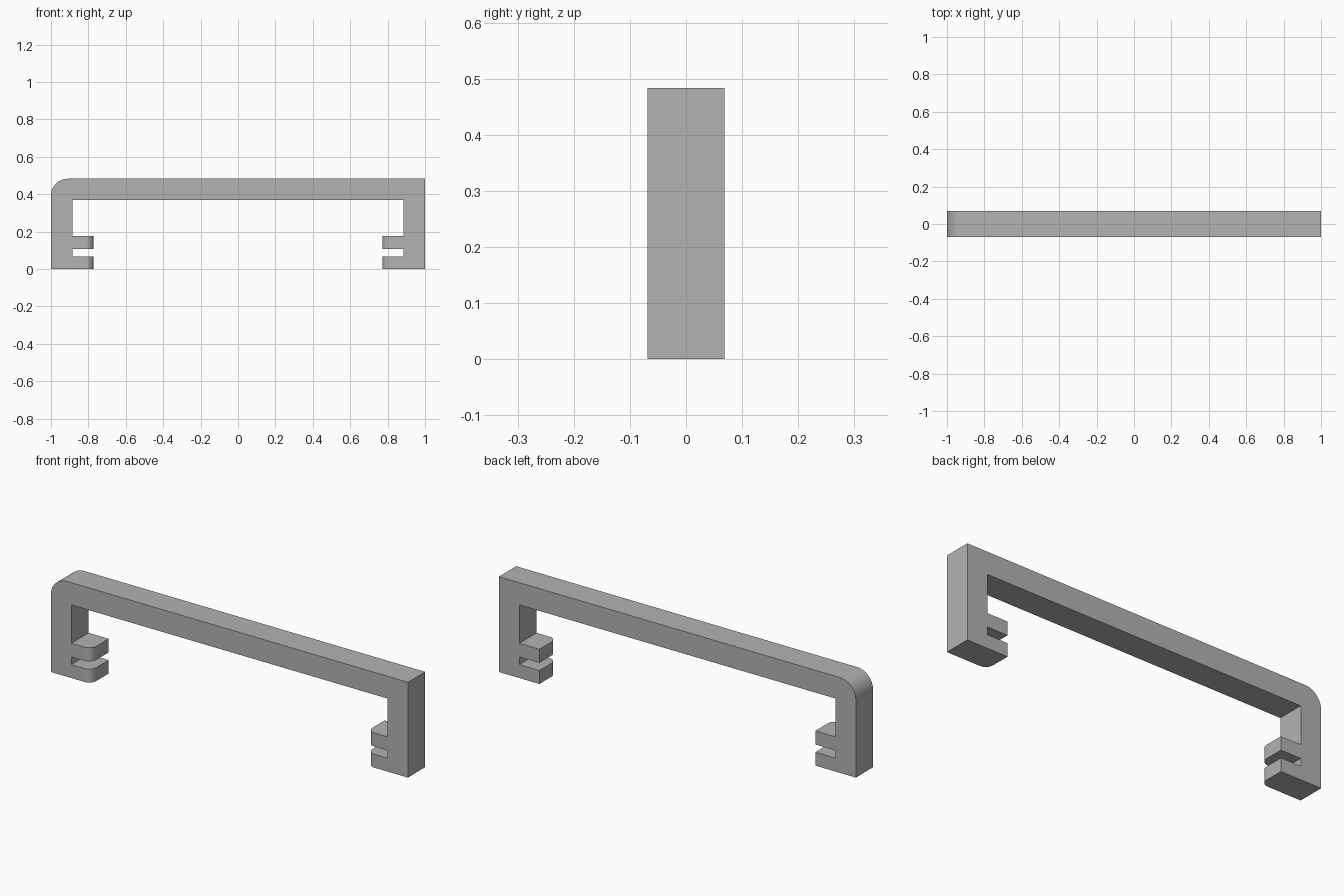
import bpy
import bmesh

cube = bpy.data.objects.get("Cube")
if cube:
    bpy.data.objects.remove(cube, do_unlink=True)

HALF_DEPTH = 0.069
HEIGHT = 0.483
INNER = 0.885      # inner wall of each leg
TIP = 0.773        # inner end of each prong
BAR_BOTTOM = 0.37
SLOT_BOTTOM, SLOT_TOP, PRONG_TOP = 0.068, 0.107, 0.176

grey = bpy.data.materials.new("plain grey")
grey.use_nodes = True
colour = (0.45, 0.45, 0.45, 1)
grey.diffuse_color = colour
grey.node_tree.nodes["Principled BSDF"].inputs["Base Color"].default_value = colour

# Outline of one side, from top corner round the forked foot to the bar
side = [(1, HEIGHT), (1, 0), (TIP, 0), (TIP, SLOT_BOTTOM), (INNER, SLOT_BOTTOM),
        (INNER, SLOT_TOP), (TIP, SLOT_TOP), (TIP, PRONG_TOP),
        (INNER, PRONG_TOP), (INNER, BAR_BOTTOM)]
outline = side + [(-x, z) for x, z in reversed(side)]

# Extrude the bracket outline through its depth
bm = bmesh.new()
front = bm.faces.new([bm.verts.new((x, -HALF_DEPTH, z)) for x, z in outline])
extruded = bmesh.ops.extrude_face_region(bm, geom=[front], use_keep_orig=True)
moved = [v for v in extruded["geom"] if isinstance(v, bmesh.types.BMVert)]
bmesh.ops.translate(bm, verts=moved, vec=(0, 2 * HALF_DEPTH, 0))
bmesh.ops.recalc_face_normals(bm, faces=bm.faces)


def round_edges(test, radius, segments):
    edges = [e for e in bm.edges if all(test(v.co) for v in e.verts)]
    bmesh.ops.bevel(bm, geom=edges, offset=radius, offset_type='OFFSET',
                    segments=segments, profile=0.5, affect='EDGES')


# Rounded upper corner on the right side only
round_edges(lambda c: c.x < -0.99 and c.z > HEIGHT - 0.01, 0.09, 12)
# Rounded front corners of the prong tips: vertical edges only
tips = [e for e in bm.edges
        if all(abs(abs(v.co.x) - TIP) < 0.001 and v.co.y < 0 for v in e.verts)
        and abs(e.verts[0].co.x - e.verts[1].co.x) < 0.001]
bmesh.ops.bevel(bm, geom=tips, offset=0.04, offset_type='OFFSET',
                segments=8, profile=0.5, affect='EDGES')

mesh = bpy.data.meshes.new("bracket")
bm.to_mesh(mesh)
bm.free()
mesh.materials.append(grey)
bracket = bpy.data.objects.new("bracket", mesh)
bpy.context.collection.objects.link(bracket)

# Smooth the rounded corners and keep the flat faces crisp
bpy.ops.object.select_all(action='DESELECT')
bracket.select_set(True)
bpy.context.view_layer.objects.active = bracket
bpy.ops.object.shade_smooth_by_angle(angle=0.52)
